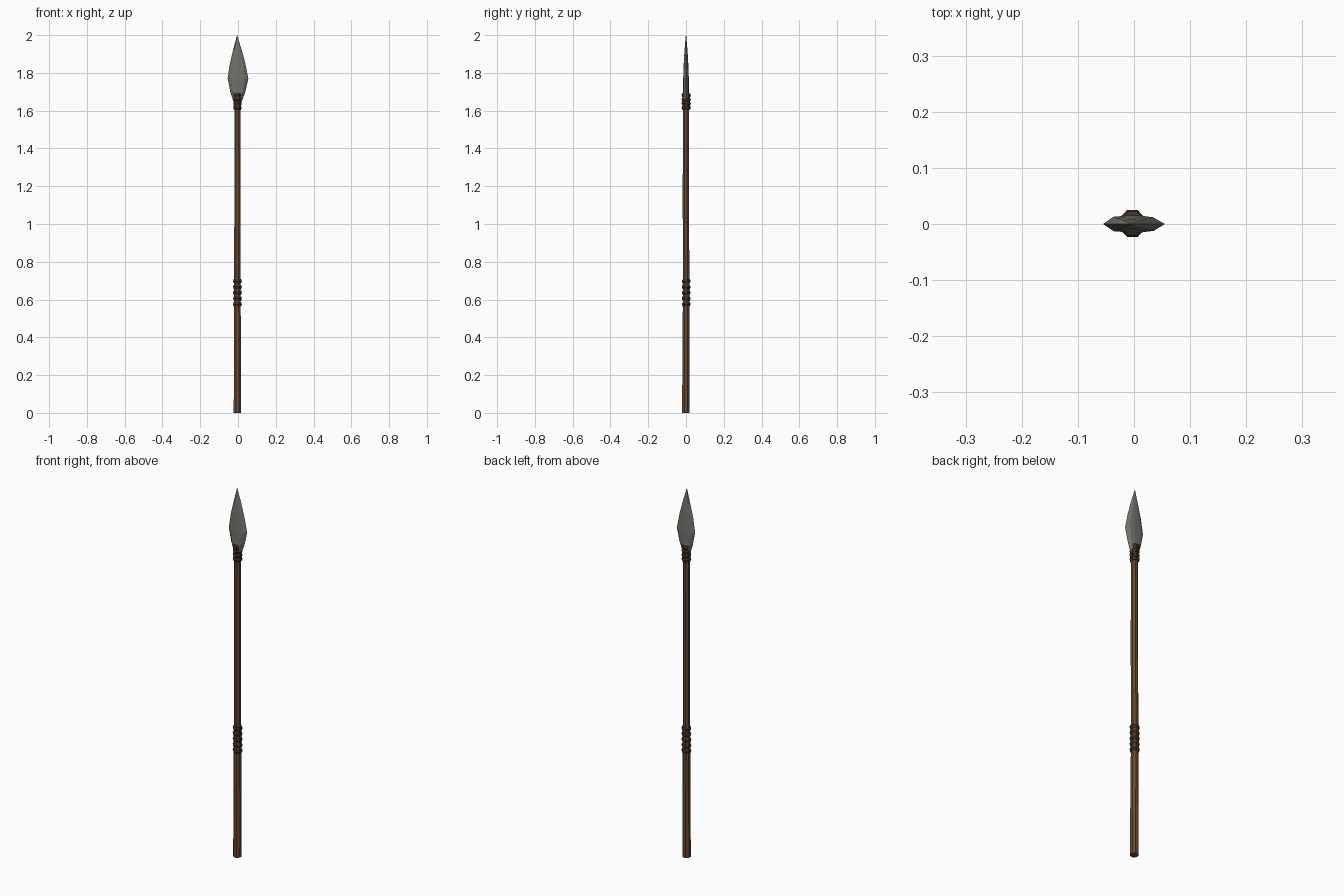
import bpy, bmesh
from math import sin, cos, pi
from mathutils import Matrix

if "Cube" in bpy.data.objects:
    bpy.data.objects.remove(bpy.data.objects["Cube"])

CX = -0.003  # the shaft axis sits slightly left of centre


def material(name, rgb):
    m = bpy.data.materials.new(name)
    m.diffuse_color = (*rgb, 1)
    m.use_nodes = True
    m.node_tree.nodes["Principled BSDF"].inputs["Base Color"].default_value = m.diffuse_color
    return m


WOOD = material("wood", (0.15, 0.07, 0.03))
CORD = material("cord", (0.07, 0.035, 0.016))
STONE = material("stone", (0.17, 0.17, 0.15))


def finish(name, bm, mat):
    bmesh.ops.recalc_face_normals(bm, faces=bm.faces)
    me = bpy.data.meshes.new(name)
    bm.to_mesh(me)
    bm.free()
    me.materials.append(mat)
    ob = bpy.data.objects.new(name, me)
    bpy.context.collection.objects.link(ob)
    return ob


def loft(name, sections, mat):
    """Skin closed sections of equal point count and cap both ends."""
    bm = bmesh.new()
    rows = [[bm.verts.new(p) for p in s] for s in sections]
    n = len(rows[0])
    for a, b in zip(rows, rows[1:]):
        for i in range(n):
            j = (i + 1) % n
            bm.faces.new((a[i], a[j], b[j], b[i]))
    bm.faces.new(rows[0])
    bm.faces.new(rows[-1])
    bmesh.ops.remove_doubles(bm, verts=bm.verts, dist=1e-5)
    return finish(name, bm, mat)


def circle(x, y, z, r, n=8):
    return [(x + r * cos(2 * pi * (i + .5) / n), y + r * sin(2 * pi * (i + .5) / n), z)
            for i in range(n)]


# Slightly crooked, tapering eight-sided shaft
loft("shaft", [circle(CX + dx, dy, z, r) for z, r, dx, dy in (
    (0, .0215, 0, -.001), (.28, .0205, .0005, 0), (.70, .0185, -.001, .001),
    (1.15, .0180, .0005, -.001), (1.67, .0170, 0, 0))], WOOD)

# Leaf-shaped stone blade: height, half width, half thickness, centre offset
OUTLINE = [(1, 0), (.62, .8), (.2, 1), (-.25, 1), (-.68, .85),
           (-1, 0), (-.66, -.85), (-.2, -1), (.25, -1), (.65, -.8)]
loft("blade", [[(c + w * u, t * v, z) for u, v in OUTLINE] for z, w, t, c in (
    (1.63, .015, .010, -.003), (1.66, .026, .013, -.002), (1.70, .040, .015, -.001),
    (1.77, .055, .015, 0), (1.85, .041, .012, -.002), (1.92, .023, .008, -.003),
    (1.998, .001, .001, -.005))], STONE)


# Low-poly cord rings, each a little tilted
def cord_rings(name, z0, z1, count, radius, tube, stretch_y=1.0):
    bm = bmesh.new()
    for k in range(count):
        z = z0 + (z1 - z0) * k / (count - 1)
        tilt = Matrix.Rotation(.06 * (-1) ** k, 4, 'X') @ Matrix.Rotation(.04, 4, 'Y')
        place = Matrix.Translation((CX, .001, z)) @ tilt
        rings = []
        for i in range(8):
            a = 2 * pi * (i + .5) / 8
            ring = []
            for j in range(6):
                b = 2 * pi * j / 6
                r = radius + tube * .6 * cos(b)
                v = bm.verts.new((r * cos(a), r * sin(a) * stretch_y, tube * sin(b)))
                v.co = place @ v.co
                ring.append(v)
            rings.append(ring)
        for i in range(8):
            p, q = rings[i], rings[(i + 1) % 8]
            for j in range(6):
                bm.faces.new((p[j], q[j], q[(j + 1) % 6], p[(j + 1) % 6]))
    return finish(name, bm, CORD)


cord_rings("blade_lashing", 1.615, 1.682, 4, .0165, .0125, 1.1)
cord_rings("grip_wrap", .575, .697, 5, .0175, .0125)
